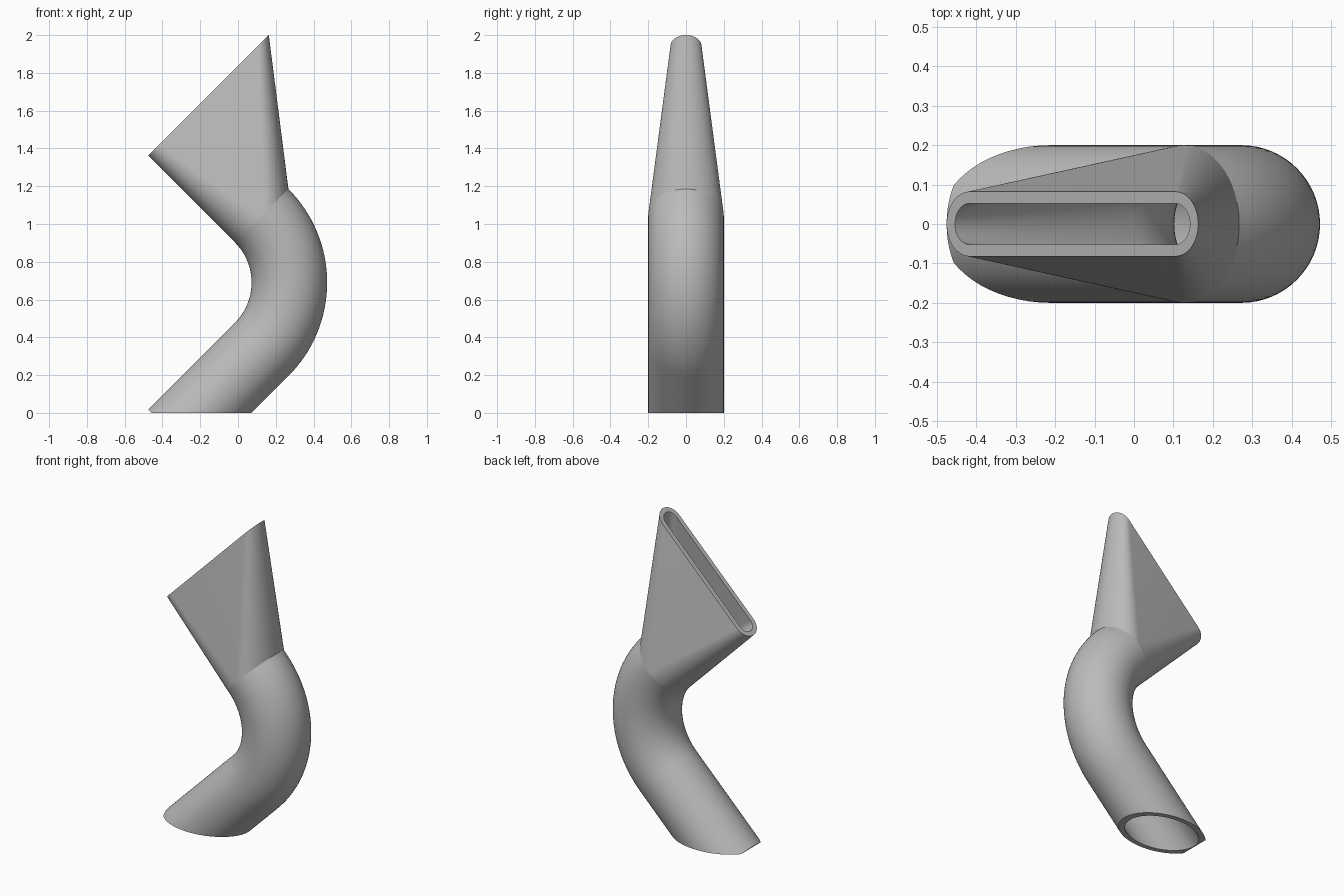
import bpy, bmesh
from math import pi, cos, sin, radians
from mathutils import Vector

if "Cube" in bpy.data.objects:
    bpy.data.objects.remove(bpy.data.objects["Cube"])

grey = bpy.data.materials.new("plain grey")
grey.use_nodes = True
colour = (0.5, 0.5, 0.5, 1)
grey.diffuse_color = colour
grey.node_tree.nodes["Principled BSDF"].inputs["Base Color"].default_value = colour

BEND_CENTRE = Vector((-0.228, 0, 0.69))
BEND_RADIUS = 0.5
OUTER, WALL = 0.2, 0.03
STRAIGHT = 0.65          # length of both straight ends
HALF = 32                # segments in each half of a section


def section(angle, along, radius, low=0.0, high=0.0):
    """Two half circles centred at low and high, square to the pipe's path."""
    u = Vector((cos(angle), 0, sin(angle)))
    forward = Vector((-sin(angle), 0, cos(angle)))
    centre = BEND_CENTRE + u * BEND_RADIUS + forward * along
    points = []
    for start, shift in ((-pi / 2, high), (pi / 2, low)):
        for i in range(HALF + 1):
            a = start + pi * i / HALF
            points.append(centre + u * (shift + radius * cos(a))
                          + Vector((0, radius * sin(a), 0)))
    return points


def loft(bm, sections):
    rings = [[bm.verts.new(p) for p in s] for s in sections]
    for a, b in zip(rings, rings[1:]):
        for i in range(len(a)):
            j = (i + 1) % len(a)
            bm.faces.new((a[i], a[j], b[j], b[i]))


def finish(bm, name):
    bmesh.ops.recalc_face_normals(bm, faces=bm.faces)
    mesh = bpy.data.meshes.new(name)
    bm.to_mesh(mesh)
    bm.free()
    obj = bpy.data.objects.new(name, mesh)
    bpy.context.collection.objects.link(obj)
    mesh.materials.append(grey)
    bpy.ops.object.select_all(action='DESELECT')
    obj.select_set(True)
    bpy.context.view_layer.objects.active = obj
    bpy.ops.object.shade_smooth_by_angle(angle=radians(25))


def pipe_wall(radius):
    bend = [section(radians(-45 + 90 * i / 32), 0, radius) for i in range(33)]
    return [section(radians(-45), -STRAIGHT, radius)] + bend


def nozzle_wall(inset):
    top = radians(45)
    return [section(top, 0, OUTER - inset),
            section(top, STRAIGHT, 0.082 - inset, -0.118, 0.621)]


# Bent pipe: outside and inside walls, square end, then cut level at the floor
bm = bmesh.new()
outside, inside = pipe_wall(OUTER), pipe_wall(OUTER - WALL)
loft(bm, outside[::-1] + inside)
bmesh.ops.remove_doubles(bm, verts=bm.verts, dist=0.0001)
bmesh.ops.bisect_plane(bm, geom=bm.verts[:] + bm.edges[:] + bm.faces[:],
                       plane_co=(0, 0, 0), plane_no=(0, 0, 1), clear_inner=True)
floor_edges = [e for e in bm.edges if e.is_boundary
               and all(abs(v.co.z) < 0.0001 for v in e.verts)]
bmesh.ops.triangle_fill(bm, edges=floor_edges, use_beauty=True, normal=(0, 0, -1))
finish(bm, "bent_pipe")

# Flared nozzle: round at the pipe, narrow slot at the mouth, with a flat rim
bm = bmesh.new()
loft(bm, nozzle_wall(0) + nozzle_wall(WALL)[::-1])
bmesh.ops.remove_doubles(bm, verts=bm.verts, dist=0.0001)
finish(bm, "slot_nozzle")
